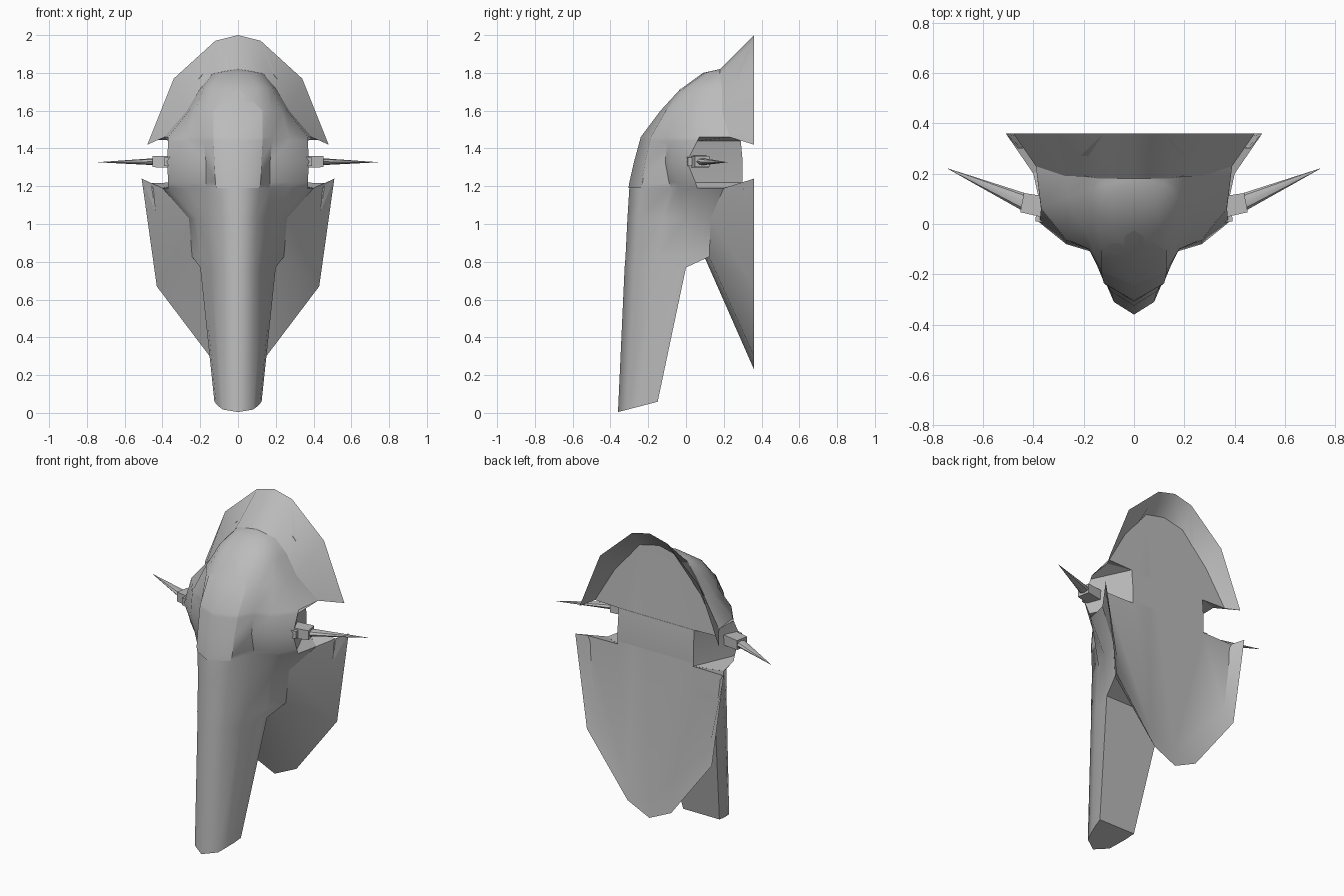
import bpy, bmesh, math
from mathutils import Matrix, Vector

cube = bpy.data.objects.get("Cube")
if cube:
    bpy.data.objects.remove(cube, do_unlink=True)

grey = bpy.data.materials.new("hull_grey")
grey.use_nodes = True
colour = (0.5, 0.5, 0.5, 1)
grey.diffuse_color = colour
grey.node_tree.nodes["Principled BSDF"].inputs["Base Color"].default_value = colour


def finish(name, bm, angle=35):
    """Turn a half mesh into a mirrored object with sharp-edged smooth shading."""
    bmesh.ops.remove_doubles(bm, verts=bm.verts[:], dist=0.0005)
    bmesh.ops.recalc_face_normals(bm, faces=bm.faces[:])
    mesh = bpy.data.meshes.new(name)
    bm.to_mesh(mesh)
    bm.free()
    mesh.materials.append(grey)
    obj = bpy.data.objects.new(name, mesh)
    bpy.context.scene.collection.objects.link(obj)
    mirror = obj.modifiers.new("mirror", 'MIRROR')
    mirror.use_clip = True
    bpy.ops.object.select_all(action='DESELECT')
    obj.select_set(True)
    bpy.context.view_layer.objects.active = obj
    bpy.ops.object.shade_smooth_by_angle(angle=math.radians(angle))


def bridge(bm, first, second):
    """Quads between two equally long rows of vertices."""
    for i in range(len(first) - 1):
        bm.faces.new((first[i], first[i + 1], second[i + 1], second[i]))


def add_row(bm, points):
    return [bm.verts.new(p) for p in points]


# Hull: half sections from the front ridge, over the side pod, to the rear edge
# (the pod is hollowed behind by a slanted pocket between z 1.2 and 1.45)
sections = [
    (.77, [(0, -.325), (.09, -.27), (.14, -.17), (.17, -.08), (.19, -.03), (.2, 0)]),
    (.83, [(0, -.32), (.095, -.265), (.15, -.15), (.2, 0), (.23, .08), (.245, .13)]),
    (1.03, [(0, -.31), (.1, -.25), (.16, -.12), (.22, 0), (.245, .08), (.26, .13)]),
    (1.19, [(0, -.3), (.115, -.235), (.17, -.08), (.27, -.04), (.37, .06), (.4, .2)]),
    (1.22, [(0, -.295), (.12, -.23), (.17, -.09), (.27, -.05), (.37, .05), (.26, .3)]),
    (1.33, [(0, -.27), (.125, -.21), (.17, -.11), (.27, -.08), (.375, .005), (.26, .3)]),
    (1.44, [(0, -.24), (.13, -.185), (.18, -.1), (.27, -.065), (.37, .06), (.26, .29)]),
    (1.46, [(0, -.235), (.13, -.18), (.18, -.1), (.27, -.06), (.37, .07), (.39, .23)]),
    (1.6, [(0, -.13), (.13, -.1), (.18, -.05), (.23, .02), (.26, .11), (.27, .19)]),
    (1.72, [(0, -.02), (.1, -.01), (.15, .03), (.18, .08), (.19, .13), (.2, .19)]),
    (1.8, [(0, .09), (.05, .1), (.09, .12), (.11, .14), (.12, .16), (.13, .18)]),
]
bottom = [(0, -.36), (.08, -.31), (.1, -.25), (.115, -.2), (.12, -.17), (.125, -.15)]

hull = bmesh.new()
rows = [add_row(hull, [(x, y, .098 + y * .26) for x, y in bottom + [(0, -.15)]])]
for z, points in sections:
    rear = (0, points[-1][1])
    rows.append(add_row(hull, [(x, y, z) for x, y in points + [rear]]))
for lower, upper in zip(rows, rows[1:]):
    bridge(hull, lower, upper)
hull.faces.new(rows[0])
# Crown closing up to the top of the dish
peak = hull.verts.new((0, .18, 1.82))
for a, b in zip(rows[-1], rows[-1][1:]):
    hull.faces.new((a, b, peak))
finish("hull", hull, 40)

# Canopy: thin raised panel following the front of the hull
canopy = bmesh.new()
strips = []
for z, points in sections[3:9]:
    strips.append(add_row(canopy, [(x, y - .005, z) for x, y in points[:2]]))
for lower, upper in zip(strips, strips[1:]):
    bridge(canopy, lower, upper)
tip = canopy.verts.new((0, -.025, 1.72))
canopy.faces.new(strips[-1] + [tip])
finish("canopy", canopy, 50)

# Dish: flared rim split by a side notch, with a recessed, leaning back plate
Y_RIM = .36
upper_rim = [(0, 2), (.12, 1.97), (.34, 1.77), (.48, 1.42)]
upper_root = [(0, .18, 1.82), (.14, .18, 1.79), (.27, .19, 1.6), (.39, .23, 1.46)]
lower_rim = [(.51, 1.24), (.43, .67), (.15, .3), (0, .23)]
lower_root = [(.4, .2, 1.19), (.26, .13, 1.03), (.24, .12, .83), (0, .1, .82)]

dish = bmesh.new()


def on_plate(x, z):
    """Point on the plane of the back plate."""
    return Vector((x, .29 + .055 * (1.42 - z), z))


def flare(rim, root, blends):
    """Outer wall and inner lip of one dish piece; returns its three rows."""
    edge = [Vector((x, Y_RIM, z)) for x, z in rim]
    inside = []
    for e, r, t in zip(edge, root, blends):
        p = e.lerp(Vector(r), t)
        inside.append(on_plate(p.x, p.z))
    edge_row, root_row, plate_row = (add_row(dish, p) for p in (edge, root, inside))
    bridge(dish, edge_row, root_row)
    bridge(dish, edge_row, plate_row)
    return edge_row, root_row, plate_row


top = flare(upper_rim, upper_root, (.62, .62, .62, .62))
low = flare(lower_rim, lower_root, (.45, .24, .2, .17))
notch_top = dish.verts.new(on_plate(.26, 1.44))
notch_low = dish.verts.new(on_plate(.26, 1.22))
dish.faces.new(top[2] + [notch_top, notch_low] + low[2])
# Notch ceiling and floor
dish.faces.new((top[0][-1], top[1][-1], notch_top, top[2][-1]))
dish.faces.new((low[0][0], low[1][0], notch_low, low[2][0]))
finish("dish", dish, 40)


def cannon_part(name, sides, start, end, r1, r2, squash):
    """Tapered prism from start to end, flattened in height by squash."""
    start, end = Vector(start), Vector(end)
    axis = end - start
    bm = bmesh.new()
    bmesh.ops.create_cone(bm, cap_ends=True, segments=sides, radius1=r1,
                          radius2=r2, depth=axis.length)
    if sides == 4:
        bmesh.ops.rotate(bm, verts=bm.verts[:], matrix=Matrix.Rotation(math.pi / 4, 3, 'Z'))
    side = axis.cross(Vector((0, 0, 1))).normalized()
    forward = axis.normalized()
    centre = (start + end) / 2
    for v in bm.verts:
        x, y, z = v.co
        v.co = centre + side * x + Vector((0, 0, y * squash)) + forward * z
    finish(name, bm)


# Side cannons: mount, bracket and flattened spike
cannon_part("cannon_mount", 4, (.34, .065, 1.33), (.445, .085, 1.33), .06, .055, .75)
cannon_part("cannon_bracket", 4, (.33, .03, 1.33), (.39, .035, 1.33), .04, .035, .9)
cannon_part("cannon_spike", 8, (.43, .085, 1.33), (.74, .22, 1.327), .035, .001, .55)
